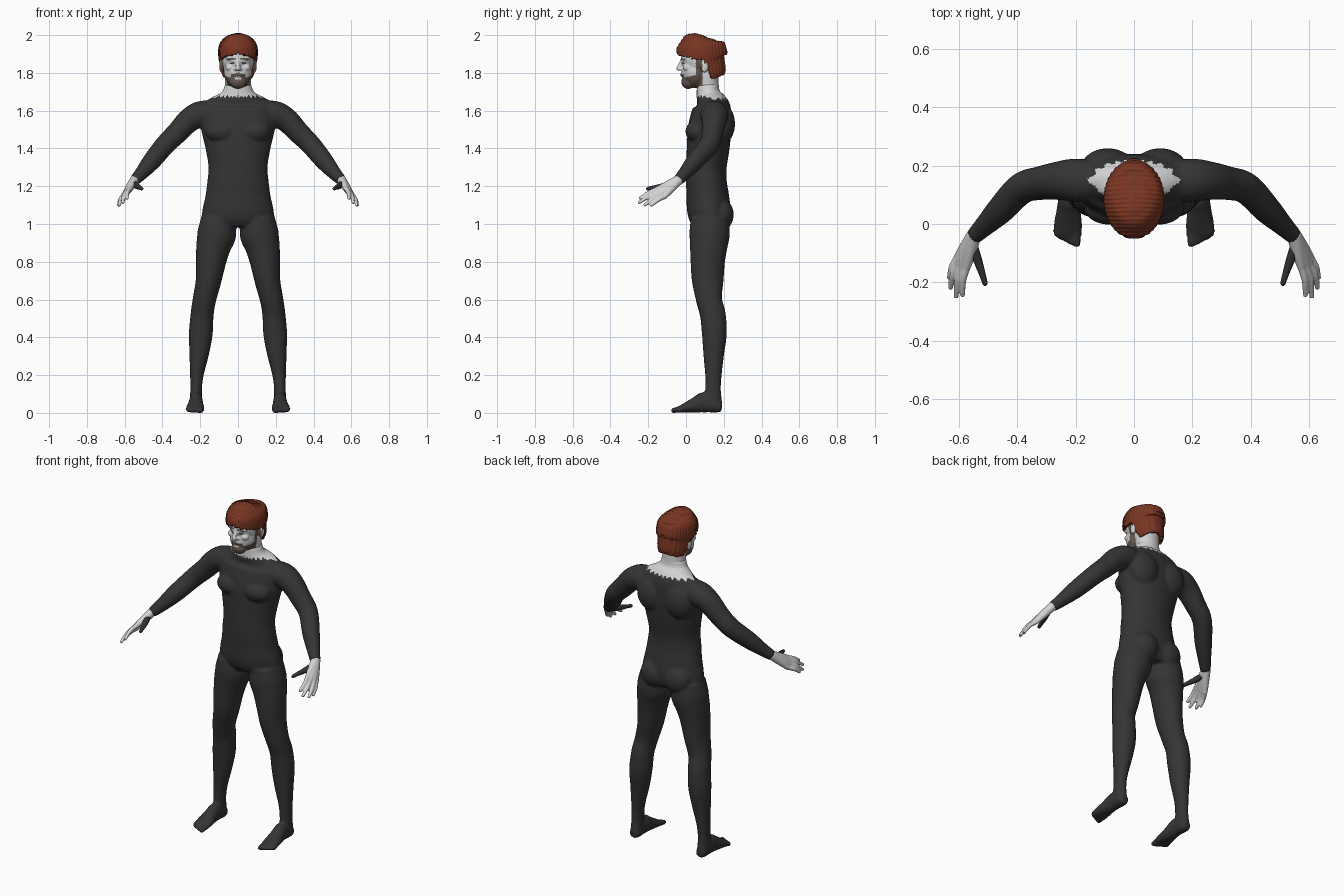
import bpy, bmesh, math
from mathutils import Vector, Matrix

if "Cube" in bpy.data.objects:
    bpy.data.objects.remove(bpy.data.objects["Cube"], do_unlink=True)


def material(name, color):
    m = bpy.data.materials.new(name)
    m.use_nodes = True
    m.diffuse_color = (*color, 1)
    bsdf = m.node_tree.nodes["Principled BSDF"]
    bsdf.inputs["Base Color"].default_value = (*color, 1)
    bsdf.inputs["Roughness"].default_value = 0.7
    return m


SUIT = material("charcoal suit", (0.035, 0.035, 0.036))
SKIN = material("pale grey skin", (0.65, 0.65, 0.65))
HAIR = material("auburn hair", (0.19, 0.036, 0.016))
BEARD = material("brown beard", (0.13, 0.095, 0.075))
EYE = material("dark eye", (0.06, 0.06, 0.06))


def spline(pts, n=5):
    """Catmull-Rom interpolation of stations holding position and radii."""
    p = [Vector(q) for q in pts]
    p = [p[0] * 2 - p[1]] + p + [p[-1] * 2 - p[-2]]
    out = []
    for a, b, c, d in zip(p, p[1:], p[2:], p[3:]):
        for i in range(n):
            t = i / n
            out.append((b * 2 + (c - a) * t + (a * 2 - b * 5 + c * 4 - d) * t**2
                        + (b * 3 - a - c * 3 + d) * t**3) * 0.5)
    return out + [p[-2]]


def tube(bm, pts, ref=(1, 0, 0), sides=32):
    """Closed tube through (x, y, z, radius_u, radius_v) stations."""
    st = spline(pts)
    pos = [Vector(q[:3]) for q in st]
    rings = []
    for i, q in enumerate(st):
        t = (pos[min(i + 1, len(pos) - 1)] - pos[max(i - 1, 0)]).normalized()
        u = Vector(ref)
        u = (u - t * u.dot(t)).normalized()
        v = t.cross(u)
        rings.append([bm.verts.new(pos[i] + u * q[3] * math.cos(a) + v * q[4] * math.sin(a))
                      for a in (2 * math.pi * k / sides for k in range(sides))])
    for r, s in zip(rings, rings[1:]):
        for k in range(sides):
            j = (k + 1) % sides
            bm.faces.new((r[k], r[j], s[j], s[k]))
    bm.faces.new(rings[0][::-1])
    bm.faces.new(rings[-1])


def ball(bm, center, radii):
    bmesh.ops.create_uvsphere(bm, u_segments=24, v_segments=16, radius=1,
                              matrix=Matrix.Translation(center) @ Matrix.Diagonal((*radii, 1)))


def digit(bm, pts):
    """Round-tipped finger or toe; stations are (x, y, z, radius)."""
    tube(bm, [(*p, p[3]) for p in pts], sides=14)
    ball(bm, pts[-1][:3], [pts[-1][3]] * 3)


def mirror(pts, s):
    return [(p[0] * s, *p[1:]) for p in pts]


def finish(name, bm, voxel, rounds, mats, rule):
    """Fuse overlapping volumes, relax them, and colour faces by rule."""
    bmesh.ops.recalc_face_normals(bm, faces=bm.faces)
    me = bpy.data.meshes.new(name)
    bm.to_mesh(me)
    bm.free()
    ob = bpy.data.objects.new(name, me)
    bpy.context.collection.objects.link(ob)
    if voxel:
        mod = ob.modifiers.new("fuse", 'REMESH')
        mod.mode = 'VOXEL'
        mod.voxel_size = voxel
        mod = ob.modifiers.new("relax", 'SMOOTH')
        mod.factor = 0.5
        mod.iterations = rounds
        dg = bpy.context.evaluated_depsgraph_get()
        me = bpy.data.meshes.new_from_object(ob.evaluated_get(dg))
        ob.modifiers.clear()
        ob.data = me
    me.materials.clear()
    for m in mats:
        me.materials.append(m)
    for v in me.vertices:
        v.co.z = max(v.co.z, 0)
    for f in me.polygons:
        f.use_smooth = True
        f.material_index = rule(f.center)
    return ob


# Suited body: trunk stations as (z, y, half width, half depth)
body = bmesh.new()
trunk = [(.985, .125, .15, .085), (1.02, .125, .19, .105), (1.08, .12, .187, .115),
         (1.15, .115, .172, .112), (1.22, .108, .163, .108), (1.3, .108, .156, .107),
         (1.4, .117, .172, .113), (1.5, .125, .195, .115), (1.57, .133, .2, .108),
         (1.62, .138, .19, .098), (1.65, .132, .165, .08), (1.675, .122, .12, .068),
         (1.7, .117, .084, .061), (1.74, .115, .07, .058)]
tube(body, [(0, y, z, a, b) for z, y, a, b in trunk], sides=48)

leg = [(.105, .125, 1.03, .09, .1), (.112, .125, .95, .103, .107), (.13, .12, .88, .092, .099),
       (.143, .115, .8, .08, .091), (.156, .115, .7, .068, .084), (.178, .122, .6, .062, .069),
       (.19, .142, .52, .061, .068), (.197, .15, .42, .063, .066), (.205, .147, .32, .053, .056),
       (.218, .145, .2, .036, .044), (.222, .143, .12, .031, .042), (.223, .145, .04, .034, .048)]
foot = [(.222, .19, .032, .024, .024), (.222, .16, .035, .034, .035), (.222, .1, .055, .036, .055),
        (.224, .05, .042, .041, .042), (.226, 0, .028, .049, .027), (.228, -.04, .016, .05, .017)]
arm = [(.12, .142, 1.585, .07, .07), (.2, .15, 1.58, .074, .07), (.26, .148, 1.548, .066, .064),
       (.32, .14, 1.485, .058, .058), (.385, .122, 1.42, .054, .054), (.455, .05, 1.335, .048, .049),
       (.51, -.005, 1.27, .036, .037), (.548, -.042, 1.23, .029, .029)]
for s in (1, -1):
    tube(body, mirror(leg, s))
    tube(body, mirror(foot, s))
    tube(body, mirror(arm, s), ref=(0, 1, 0))
    for i in range(5):
        x, r = .196 + .0175 * i, .015 - .0012 * i
        digit(body, mirror([(x + .003, -.02, .022, r), (x, -.067 + .0075 * i, .013, r)], s))
    ball(body, (.085 * s, .06, 1.49), (.088, .063, .06))     # chest
    ball(body, (.078 * s, .18, 1.05), (.085, .073, .088))    # seat
    ball(body, (.09 * s, .185, 1.53), (.095, .075, .11))     # shoulder blades


def collar(c):
    a = math.atan2(c.y - .12, c.x)
    dip = .012 if c.y > .12 else 0
    return int(c.z > 1.675 - dip + .006 * math.sin(a * 23) and abs(c.x) < .16)


finish("suited_body", body, .0075, 6, [SUIT, SKIN], collar)

# Hands: palm rays to each knuckle, then fingers and a covered thumb
WRIST = (.546, -.035, 1.236)
KNUCKLES = [(.572, -.145, 1.188), (.588, -.142, 1.174), (.6, -.132, 1.16), (.603, -.113, 1.146)]
TIPS = [(.587, -.242, 1.137), (.609, -.247, 1.114), (.628, -.217, 1.101), (.632, -.183, 1.1)]
THUMB = [(.556, -.07, 1.215, .02), (.535, -.125, 1.2, .016), (.52, -.17, 1.193, .012),
         (.51, -.203, 1.187, .01)]
for side, s in (("left", 1), ("right", -1)):
    hand, thumb = bmesh.new(), bmesh.new()
    for k, t in zip(KNUCKLES, TIPS):
        mid = Vector(k).lerp(Vector(t), .5) + Vector((.006, 0, .004))
        digit(hand, mirror([(*WRIST, .026), (*Vector(WRIST).lerp(Vector(k), .6), .02), (*k, .0145)], s))
        digit(hand, mirror([(*k, .0135), (*mid, .0115), (*t, .009)], s))
    digit(thumb, mirror(THUMB, s))
    finish(side + "_hand", hand, .0045, 3, [SKIN], lambda c: 0)
    finish(side + "_thumb", thumb, .004, 3, [SUIT], lambda c: 0)

# Head: skull, jaw, nose, brow, cheeks and ears fused together
head = bmesh.new()
tube(head, [(0, .12, 1.69, .07, .058), (0, .115, 1.74, .068, .058), (0, .11, 1.8, .07, .06)])
ball(head, (0, .085, 1.875), (.088, .113, .105))
ball(head, (0, .05, 1.805), (.075, .073, .085))
ball(head, (0, .012, 1.752), (.045, .037, .037))
digit(head, [(0, -.016, 1.872, .01), (0, -.03, 1.845, .011), (0, -.037, 1.824, .014)])
digit(head, [(-.02, -.012, 1.79, .012), (0, -.02, 1.79, .012), (.02, -.012, 1.79, .012)])
for s in (1, -1):
    ball(head, (.032 * s, -.008, 1.876), (.032, .016, .011))
    ball(head, (.042 * s, .008, 1.828), (.025, .025, .02))
    ball(head, (.013 * s, -.025, 1.82), (.009, .011, .008))
    ball(head, (.088 * s, .098, 1.835), (.011, .022, .034))


def face_paint(c):
    x, y, z = abs(c.x), c.y, c.z
    if y < .02 and .011 < x < .055 and abs(z - 1.876 + x * .05) < .005:
        return 1                                    # eyebrows
    if y < .02 and abs(x - .031) < .012 and abs(z - 1.853) < .005:
        return 2                                    # eyes
    if x < .018 and abs(z - 1.772) < .005:
        return 0                                    # lips
    if y < .088 and 1.712 < z < 1.776 + .25 * max(y, 0):
        return 1                                    # beard
    if y < .03 and x < .038 and abs(z - 1.794 + x * .3) < .009:
        return 1                                    # moustache
    return int(.052 < y < .086 and x > .05 and 1.76 < z < 1.88)


finish("head", head, .0045, 4, [SKIN, BEARD, EYE], face_paint)

# Swept hair: a combed cap trimmed around the face and ears
hair = bmesh.new()
cap = [(1.765, .14, .07, .07), (1.8, .125, .086, .094), (1.85, .095, .097, .126),
       (1.9, .085, .104, .135), (1.945, .085, .1, .127), (1.975, .085, .082, .103),
       (1.992, .088, .052, .066), (1.998, .09, .012, .015)]
tube(hair, [(0, y, z, a, b) for z, y, a, b in cap], sides=96)
bmesh.ops.subdivide_edges(hair, edges=hair.edges, cuts=1, use_grid_fill=True)
for v in hair.verts:
    comb = math.sin(v.co.y * 420 + 25 * v.co.x**2 * 20 + v.co.z * 60)
    out = (v.co - Vector((0, .09, 1.88))).normalized()
    v.co += out * .0016 * comb


def bare(c):
    fringe = 1.882 + .02 * max(0, 1 - abs(c.x) / .09) * (c.y < 0) - .01 * (c.y > .03)
    nape = 1.775 + .005 * math.sin(c.x * 160)
    return (c.y < .1 + max(0, 1.85 - c.z) * .45 and c.z < fringe) or c.z < nape


trim = [f for f in hair.faces if bare(f.calc_center_median())]
bmesh.ops.delete(hair, geom=trim, context='FACES')
ob = finish("swept_hair", hair, 0, 0, [HAIR], lambda c: 0)
thick = ob.modifiers.new("thickness", 'SOLIDIFY')
thick.thickness = .018
thick.offset = -1
